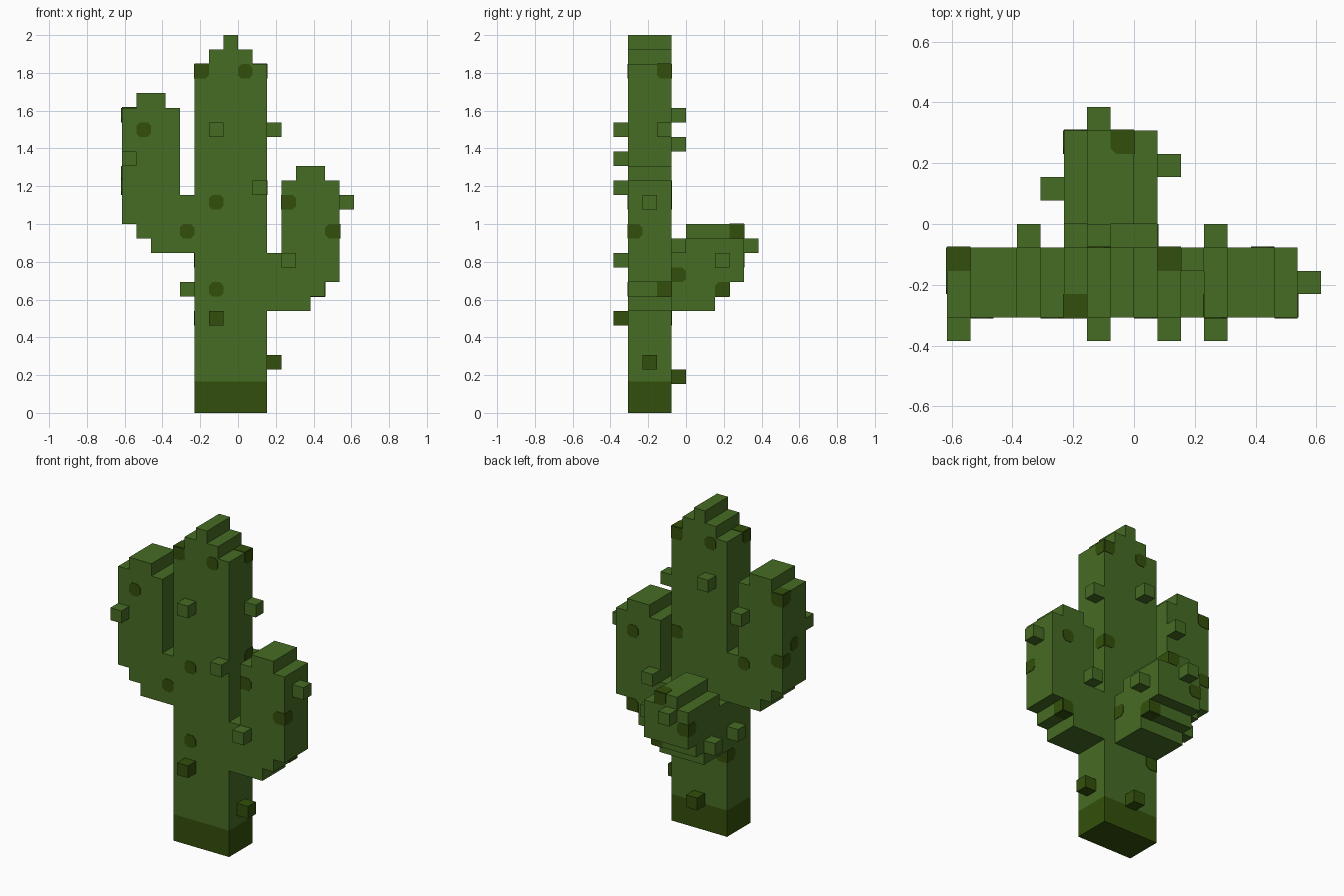
import bpy, bmesh
from mathutils import Vector

old = bpy.data.objects.get("Cube")
if old:
    bpy.data.objects.remove(old, do_unlink=True)

U = 1 / 13  # one block of the grid


def material(name, rgb):
    m = bpy.data.materials.new(name)
    m.use_nodes = True
    m.diffuse_color = (*rgb, 1)
    bsdf = m.node_tree.nodes["Principled BSDF"]
    bsdf.inputs["Base Color"].default_value = (*rgb, 1)
    bsdf.inputs["Roughness"].default_value = 0.9
    return m


GREEN = material("cactus_green", (0.062, 0.150, 0.017))
DARK = material("dark_olive", (0.033, 0.078, 0.0035))


def finish(name, bm, mat):
    mesh = bpy.data.meshes.new(name)
    bm.to_mesh(mesh)
    bm.free()
    mesh.materials.append(mat)
    obj = bpy.data.objects.new(name, mesh)
    bpy.context.collection.objects.link(obj)
    return obj


def add_box(bm, lo, hi):
    lo, hi = Vector(lo) * U, Vector(hi) * U
    verts = bmesh.ops.create_cube(bm, size=1)["verts"]
    for v in verts:
        v.co = (lo + hi) / 2 + v.co * (hi - lo)


# Parts as stacked blocks: (low corner, high corner) in grid units
def rows(*steps):
    """Blocks spanning the trunk's depth, from (x0, x1, z0, z1)."""
    return [((a, -4, c), (b, -1, d)) for a, b, c, d in steps]


PARTS = {
    "trunk_base": [((-3, -4, 0), (2, -1, 2.15))],
    "trunk": rows((-3, 2, 2.15, 24), (-2, 1, 24, 25), (-1, 0, 25, 26)),
    "right_arm": rows((-6, -3, 11, 12), (-7, -3, 12, 13), (-8, -3, 13, 15),
                      (-8, -4, 15, 21), (-7, -5, 21, 22)),
    "left_arm": rows((2, 5, 7, 8), (2, 6, 8, 9), (2, 7, 9, 11),
                     (3, 7, 11, 16), (4, 6, 16, 17)),
    "back_arm": [((-3, -1, 7), (1, 2, 8)), ((-3, -1, 8), (1, 3, 9)),
                 ((-3, -1, 9), (1, 4, 11)), ((-3, 0, 11), (1, 4, 12)),
                 ((-2, 0, 12), (0, 4, 13))],
}
for name, boxes in PARTS.items():
    bm = bmesh.new()
    for lo, hi in boxes:
        add_box(bm, lo, hi)
    finish(name, bm, DARK if name == "trunk_base" else GREEN)

# Spines: single blocks, dark near the ground
SPINES = {
    "front_spine": [(-2, -5, 19), (-8, -5, 17), (1, -5, 15), (3, -5, 10), (-2, -5, 6)],
    "left_spine": [(2, -2, 19), (2, -3, 3), (7, -3, 14), (1, 2, 10)],
    "right_spine": [(-4, -2, 8), (-4, 1, 8)],
    "back_spine": [(-2, -1, 20), (-5, -1, 18), (3, -1, 11), (-2, 4, 11), (-1, -1, 2)],
}
for name, cells in SPINES.items():
    for i, c in enumerate(cells):
        bm = bmesh.new()
        add_box(bm, c, [k + 1 for k in c])
        finish(f"{name}_{i + 1}", bm, DARK if c[2] < 7 else GREEN)


# Spots: thin dark plates on every open face of a block
def solid(cell):
    p = [k + 0.5 for k in cell]
    return any(all(l < q < h for l, q, h in zip(lo, p, hi))
               for boxes in PARTS.values() for lo, hi in boxes)


def add_spot(bm, cell):
    cell = Vector(cell)
    centre = cell + Vector((0.5, 0.5, 0.5))
    for axis in range(3):
        for sign in (-1, 1):
            n, a, b = Vector(), Vector(), Vector()
            n[axis], a[(axis + 1) % 3], b[(axis + 2) % 3] = sign, 1, 1
            if solid(cell + n):
                continue

            def flush(step):
                return solid(cell + step) and not solid(cell + step + n)

            # Corners inside a flat surface are cut; those at an edge stay square
            outline = []
            for i, (s, t) in enumerate(((1, 1), (-1, 1), (-1, -1), (1, -1))):
                cut = 0.24 if flush(a * s) and flush(b * t) else 0
                pair = [(s * 0.5, t * (0.5 - cut)), (s * (0.5 - cut), t * 0.5)]
                if not cut:
                    pair = pair[:1]
                elif i % 2:
                    pair.reverse()
                outline += pair
            base = centre + n * 0.5
            face = bm.faces.new([bm.verts.new((base + a * p + b * q) * U)
                                 for p, q in outline])
            face.normal_update()
            if face.normal.dot(n) < 0:
                face.normal_flip()
            out = bmesh.ops.extrude_face_region(bm, geom=[face])["geom"]
            for v in out:
                if isinstance(v, bmesh.types.BMVert):
                    v.co += n * 0.003


SPOTS = {
    "trunk_spots": [(-3, -4, 23), (0, -4, 23), (1, -2, 23), (-2, -2, 23),
                    (-2, -4, 14), (-2, -4, 8), (1, -2, 15), (-3, -2, 6)],
    "right_arm_spots": [(-7, -4, 19), (-4, -4, 12), (-8, -2, 20),
                        (-8, -3, 16), (-5, -2, 14), (-8, -2, 15)],
    "left_arm_spots": [(3, -4, 14), (6, -4, 12), (5, -2, 8), (5, -2, 14)],
    "back_arm_spots": [(-1, 3, 12), (0, -1, 9), (0, 2, 8), (-3, 3, 10)],
}
for name, cells in SPOTS.items():
    bm = bmesh.new()
    for c in cells:
        add_spot(bm, c)
    bmesh.ops.recalc_face_normals(bm, faces=bm.faces)
    finish(name, bm, DARK)
